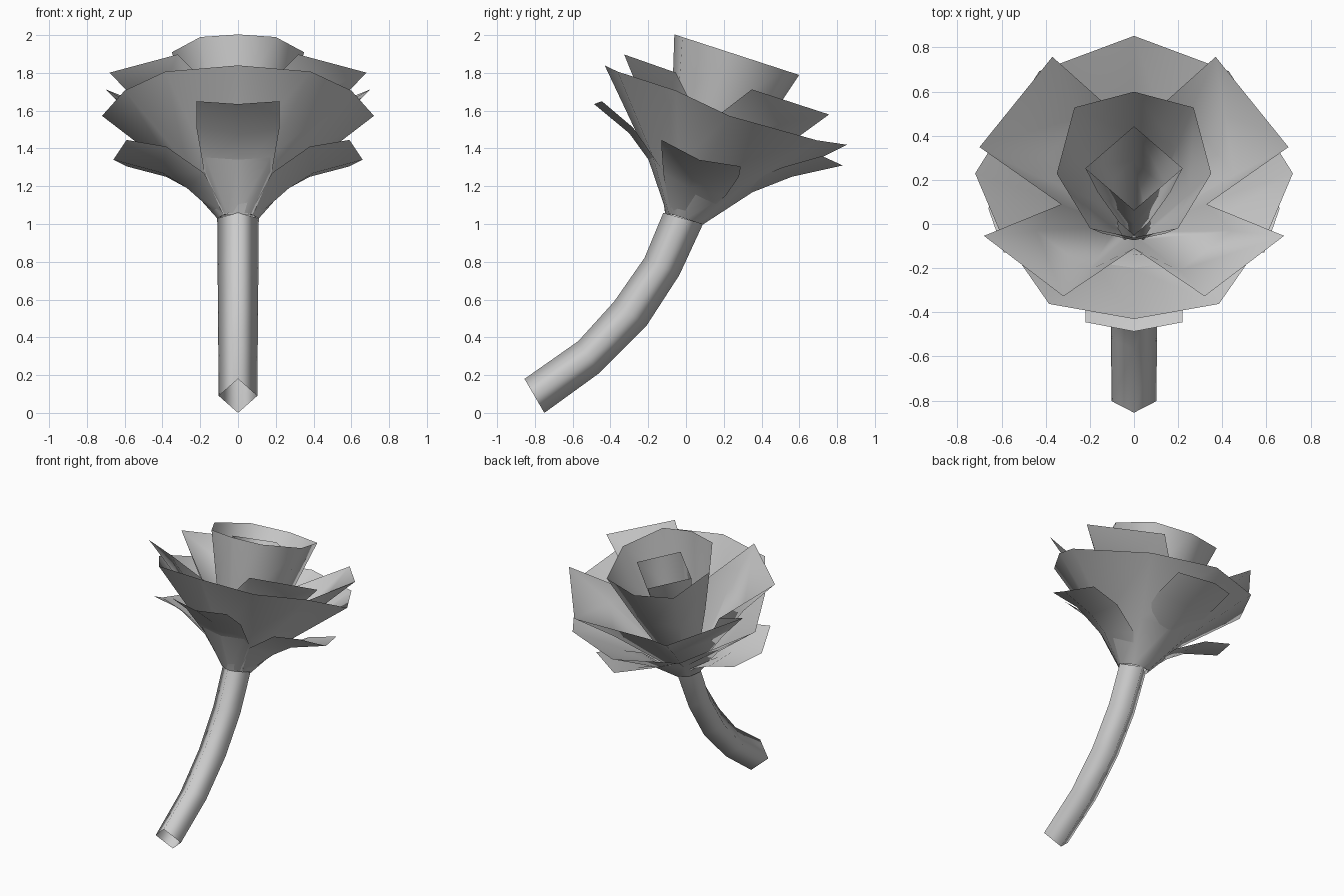
import bpy, bmesh
from math import radians
from mathutils import Matrix, Vector

if "Cube" in bpy.data.objects:
    bpy.data.objects.remove(bpy.data.objects["Cube"])

grey = bpy.data.materials.new("light_grey")
grey.use_nodes = True
grey.diffuse_color = (0.6, 0.6, 0.6, 1)
grey.node_tree.nodes["Principled BSDF"].inputs["Base Color"].default_value = (0.6, 0.6, 0.6, 1)

# Flower head frame: leaning back from the stem top
HEAD = Matrix.Translation((0, -0.01, 1.03)) @ Matrix.Rotation(radians(-18), 4, 'X')


def loft(name, rows, closed, frame=Matrix()):
    """Skin a sheet through rows of points, smooth shaded."""
    bm = bmesh.new()
    grid = [[bm.verts.new(frame @ Vector(p)) for p in row] for row in rows]
    n = len(rows[0])
    for low, high in zip(grid, grid[1:]):
        for i in range(n if closed else n - 1):
            j = (i + 1) % n
            bm.faces.new((low[i], low[j], high[j], high[i]))
    bmesh.ops.remove_doubles(bm, verts=bm.verts, dist=0.0005)
    for f in bm.faces:
        f.smooth = True
    mesh = bpy.data.meshes.new(name)
    bm.to_mesh(mesh)
    bm.free()
    mesh.materials.append(grey)
    ob = bpy.data.objects.new(name, mesh)
    bpy.context.collection.objects.link(ob)
    return ob


def ring(half):
    """Complete a loop from its +x half, given front centre to back centre."""
    return half + [(-x, y, z) for x, y, z in reversed(half[1:-1])]


def scaled(half, s, z):
    return [(x * s, y * s, z) for x, y, _ in half]


# Stem: bent four-sided tube, open at both ends (front edge, back edge)
stem_path = [((-0.855, 0.18), (-0.75, 0.0)), ((-0.57, 0.38), (-0.46, 0.21)),
             ((-0.38, 0.59), (-0.21, 0.46)), ((-0.22, 0.82), (-0.035, 0.73)),
             ((-0.12, 1.06), (0.09, 1.0))]
rows = []
for i, ((y0, z0), (y1, z1)) in enumerate(stem_path):
    w = 0.102 + 0.002 * i
    rows.append(ring([(0, y0, z0), (w, (y0 + y1) / 2, (z0 + z1) / 2), (0, y1, z1)]))
loft("stem", rows, True)

# Bud: square tube at the centre
bud = [(0, -0.2, 0.85), (0.22, 0, 0.85), (0, 0.2, 0.85)]
loft("bud", [ring(scaled(bud, 0.3, 0.05)), ring(scaled(bud, 0.75, 0.5)), ring(bud)], True, HEAD)

# Inner cup
cup = [(0, -0.35, 0.91), (0.2, -0.305, 0.91), (0.35, -0.045, 0.91), (0.27, 0.27, 0.91), (0, 0.345, 0.91)]
loft("inner_cup", [ring(scaled(cup, 0.22, 0.03)), ring(scaled(cup, 0.72, 0.57)), ring(cup)], True, HEAD)

# Middle petals: four flat-ended petals parted by notches
tips = [(0, -0.265, 0.49), (0.32, -0.57, 0.727), (0.68, -0.28, 0.72), (0.33, -0.055, 0.49),
        (0.7, 0.13, 0.76), (0.37, 0.56, 0.76), (0, 0.3, 0.49)]
waist = [p if p[2] < 0.6 else (p[0] * 0.65, p[1] * 0.65, 0.49) for p in tips]
loft("middle_petals", [ring(scaled(waist, 0.2, 0.03)), ring(waist), ring(tips)], True, HEAD)

# Outer bowl of petals
rim = [(0, -0.65, 0.64), (0.385, -0.575, 0.63), (0.6, -0.25, 0.63), (0.72, 0.06, 0.59),
       (0.43, 0.54, 0.61), (0, 0.7, 0.637)]
loft("outer_bowl", [ring(scaled(rim, 0.15, 0)), ring(scaled(rim, 0.45, 0.26)), ring(rim)], True, HEAD)


# Sepals: front and back ones are symmetric, given as half rows
def sepal(name, rows):
    loft(name, [[(-a[0], a[1], a[2]), c, a] for c, a in rows], False)


sepal("front_sepal", [((0, -0.11, 1.05), (0.08, -0.07, 1.05)), ((0, -0.14, 1.26), (0.18, -0.12, 1.28)),
                      ((0, -0.3, 1.48), (0.22, -0.28, 1.51)), ((0, -0.487, 1.635), (0.22, -0.445, 1.65))])
sepal("back_sepal", [((0, 0.09, 1.01), (0.08, 0.05, 1.02)), ((0, 0.28, 1.14), (0.18, 0.25, 1.19)),
                     ((0, 0.56, 1.25), (0.22, 0.51, 1.3)), ((0, 0.83, 1.31), (0.22, 0.72, 1.36))])

# Side sepals, mirrored
side = [[(0.06, -0.08, 1.05), (0.1, -0.01, 1.04), (0.06, 0.06, 1.02)],
        [(0.18, -0.12, 1.27), (0.27, 0.02, 1.19), (0.18, 0.21, 1.15)],
        [(0.38, -0.13, 1.41), (0.4, 0.04, 1.27), (0.38, 0.28, 1.25)],
        [(0.59, -0.13, 1.445), (0.66, 0.07, 1.34), (0.59, 0.29, 1.305)]]
for name, s in (("left_sepal", 1), ("right_sepal", -1)):
    loft(name, [[(x * s, y, z) for x, y, z in row] for row in side], False)
